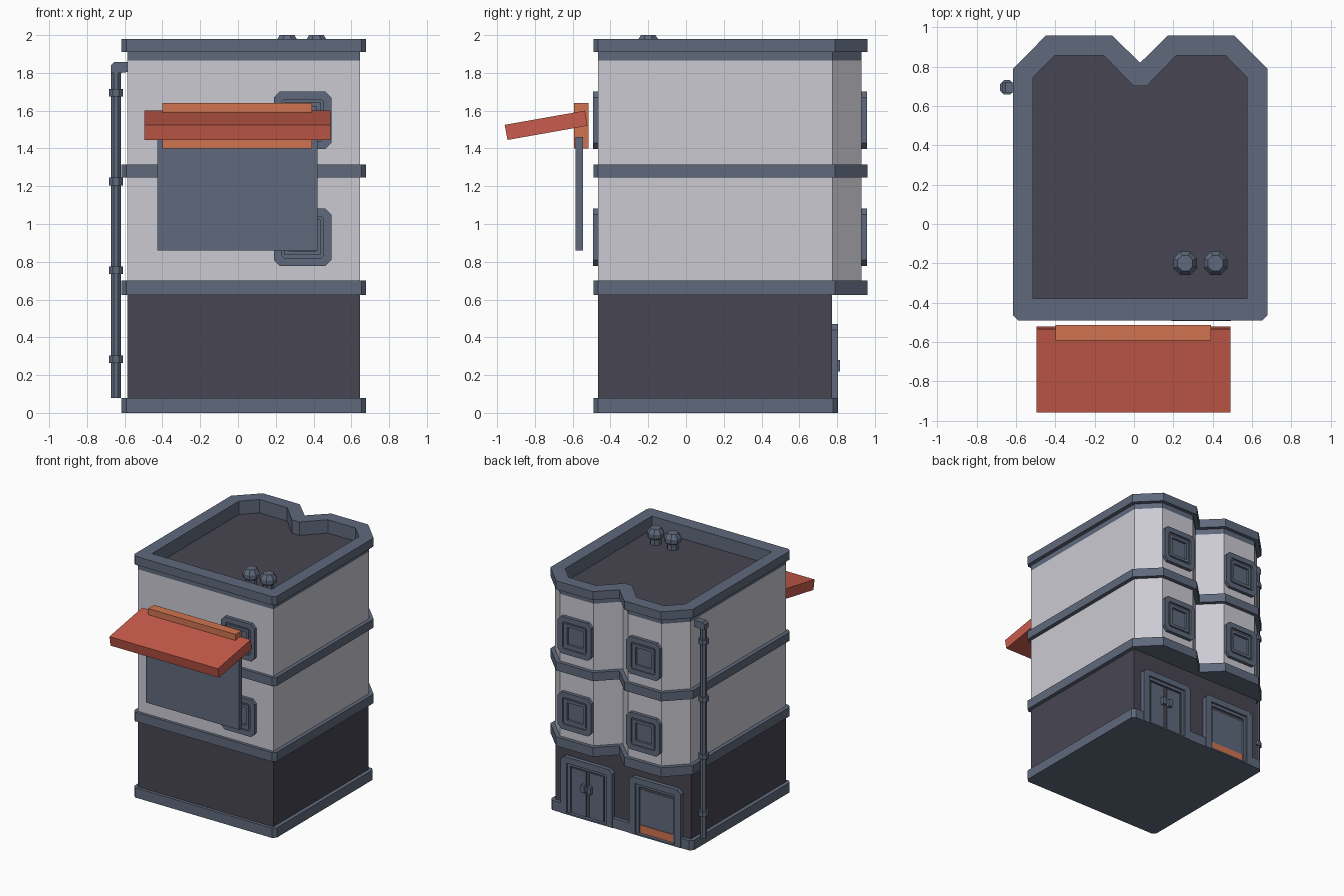
import bpy, bmesh, math

cube = bpy.data.objects.get("Cube")
if cube:
    bpy.data.objects.remove(cube, do_unlink=True)


def material(name, r, g, b):
    m = bpy.data.materials.new(name)
    m.use_nodes = True
    m.diffuse_color = (r, g, b, 1)
    m.node_tree.nodes["Principled BSDF"].inputs["Base Color"].default_value = (r, g, b, 1)
    return m


SLATE = material("slate_trim", 0.115, 0.143, 0.205)
DARK = material("dark_wall", 0.064, 0.061, 0.084)
PALE = material("pale_wall", 0.60, 0.59, 0.65)
RED = material("awning_red", 0.58, 0.107, 0.072)
ORANGE = material("accent_orange", 0.63, 0.175, 0.08)


def finish(name, bm, mat):
    bmesh.ops.recalc_face_normals(bm, faces=bm.faces)
    mesh = bpy.data.meshes.new(name)
    bm.to_mesh(mesh)
    bm.free()
    obj = bpy.data.objects.new(name, mesh)
    bpy.context.collection.objects.link(obj)
    mesh.materials.append(mat)
    return obj


def prism(name, pts, lo, hi, mat, axis="z"):
    """Extrude a 2D outline along an axis from lo to hi."""
    place = {"x": lambda a, b, d: (d, a, b),
             "y": lambda a, b, d: (a, d, b),
             "z": lambda a, b, d: (a, b, d)}[axis]
    bm = bmesh.new()
    low = [bm.verts.new(place(a, b, lo)) for a, b in pts]
    high = [bm.verts.new(place(a, b, hi)) for a, b in pts]
    bm.faces.new(low)
    bm.faces.new(high)
    for i in range(len(pts)):
        j = (i + 1) % len(pts)
        bm.faces.new((low[i], low[j], high[j], high[i]))
    return finish(name, bm, mat)


def rect(x0, x1, y0, y1, c=0.0, c_low=None):
    """Rectangle outline with chamfered corners (c_low for the low edge)."""
    b = c if c_low is None else c_low
    low = [(x0 + b, y0), (x1 - b, y0)] if not b else [
        (x0, y0 + b), (x0 + b, y0), (x1 - b, y0), (x1, y0 + b)]
    high = [(x1, y1), (x0, y1)] if not c else [
        (x1, y1 - c), (x1 - c, y1), (x0 + c, y1), (x0, y1 - c)]
    return low + high


def box(name, x, y, z, mat):
    return prism(name, rect(*x, *y), *z, mat)


def cut(obj, cutter):
    """Subtract a cutter and discard it."""
    mod = obj.modifiers.new("cut", "BOOLEAN")
    mod.operation, mod.solver, mod.object = "DIFFERENCE", "EXACT", cutter
    bpy.context.view_layer.objects.active = obj
    bpy.ops.object.modifier_apply(modifier=mod.name)
    bpy.data.objects.remove(cutter, do_unlink=True)


def lathe(name, profile, x, y, mat, sides=8):
    bm = bmesh.new()
    rings = []
    for r, z in profile:
        angles = [math.tau * (i + 0.5) / sides for i in range(sides)]
        rings.append([bm.verts.new((x + r * math.cos(a), y + r * math.sin(a), z)) for a in angles])
    for a, b in zip(rings, rings[1:]):
        for i in range(sides):
            j = (i + 1) % sides
            bm.faces.new((a[i], a[j], b[j], b[i]))
    bm.faces.new(rings[0])
    bm.faces.new(rings[-1])
    return finish(name, bm, mat)


# Floor outlines: two bays at the back with a notch between them
CX = 0.031


def mirrored(half):
    """Complete an outline from its +x half, listed front to back."""
    return [(CX + x, y) for x, y in half] + [(CX - x, y) for x, y in reversed(half) if x > 0]


wall_outline = mirrored([(0.615, -0.465), (0.615, 0.775), (0.462, 0.93), (0.157, 0.93), (0, 0.775)])
trim_outline = mirrored([(0.622, -0.49), (0.647, -0.465), (0.647, 0.79), (0.478, 0.96),
                         (0.143, 0.96), (0, 0.82)])
roof_outline = mirrored([(0.545, -0.38), (0.545, 0.745), (0.435, 0.857), (0.184, 0.857), (0.034, 0.703)])

# Storeys
prism("ground_floor_wall", rect(CX - 0.615, CX + 0.615, -0.465, 0.772), 0.04, 0.65, DARK)
prism("upper_wall", wall_outline, 0.68, 1.865, PALE)
prism("lower_band", trim_outline, 0.625, 0.70, SLATE)
prism("middle_band", trim_outline, 1.245, 1.315, SLATE)

# Parapet around a sunken roof
for name, outline, lo, hi in (("parapet_base", wall_outline, 1.865, 1.91),
                              ("parapet_cap", trim_outline, 1.91, 1.98)):
    ring = prism(name, outline, lo, hi, SLATE)
    cut(ring, prism("cutter", roof_outline, 1.8, 2.1, SLATE))
prism("roof_floor", roof_outline, 1.863, 1.87, DARK)

# Base course, interrupted by the doorways
DOORS = {"entrance": CX + 0.311, "shutter": CX - 0.311}
base = prism("base_course", rect(CX - 0.647, CX + 0.647, -0.49, 0.802, 0.025), 0, 0.08, SLATE)
for x in DOORS.values():
    cut(base, box("cutter", (x - 0.23, x + 0.23), (0.765, 0.9), (0.005, 0.2), SLATE))

# Door surrounds with a stepped opening
for name, x in DOORS.items():
    frame = prism(name + "_surround", rect(x - 0.235, x + 0.235, 0, 0.47, 0.03, 0), 0.75, 0.806, SLATE, "y")
    cut(frame, prism("cutter", rect(x - 0.18, x + 0.18, 0.012, 0.42), 0.79, 0.9, SLATE, "y"))
    cut(frame, prism("cutter", rect(x - 0.155, x + 0.155, 0.012, 0.395), 0.774, 0.9, SLATE, "y"))

# Entrance: dark backing, two leaves and handles
x = DOORS["entrance"]
box("entrance_backing", (x - 0.155, x + 0.155), (0.77, 0.777), (0.012, 0.395), DARK)
for side, s in (("left", 1), ("right", -1)):
    a, b = sorted((x + s * 0.015, x + s * 0.145))
    box(side + "_door_leaf", (a, b), (0.775, 0.786), (0.015, 0.385), SLATE)
    a, b = sorted((x + s * 0.012, x + s * 0.045))
    box(side + "_door_handle", (a, b), (0.78, 0.815), (0.22, 0.28), SLATE)

# Shutter with a coloured bottom strip and dark slot above
x = DOORS["shutter"]
box("shutter_slot", (x - 0.155, x + 0.155), (0.77, 0.778), (0.37, 0.395), DARK)
box("shutter_panel", (x - 0.15, x + 0.15), (0.77, 0.78), (0.012, 0.37), SLATE)
box("shutter_strip", (x - 0.15, x + 0.15), (0.775, 0.785), (0.015, 0.08), ORANGE)


# Windows: chamfered frame with two recessed steps
def window(name, x, z, wall, out):
    def layer(label, half, near, far, c):
        lo, hi = sorted((wall + out * near, wall + out * far))
        return prism(label, rect(x - half, x + half, z - half, z + half, c), lo, hi, SLATE, "y")
    frame = layer(name, 0.152, -0.02, 0.028, 0.032)
    cut(frame, layer("cutter", 0.11, 0.014, 0.1, 0.012))
    cut(frame, layer("cutter", 0.095, 0.022, 0.1, 0))
    rim = layer(name + "_rim", 0.095, 0.01, 0.022, 0)
    cut(rim, layer("cutter", 0.072, -0.01, 0.1, 0))
    cut(frame, layer("cutter", 0.072, 0.003, 0.1, 0))


for floor, z in (("lower", 0.93), ("upper", 1.55)):
    window(floor + "_front_window", CX + 0.311, z, -0.465, -1)
    window(floor + "_back_left_window", CX + 0.311, z, 0.93, 1)
    window(floor + "_back_right_window", CX - 0.311, z, 0.93, 1)

# Front awning, its mounting bar and the hanging panel
box("hanging_panel", (-0.425, 0.42), (-0.585, -0.545), (0.86, 1.46), SLATE)
box("awning_bar", (-0.40, 0.393), (-0.593, -0.515), (1.40, 1.64), ORANGE)
prism("awning", [(-0.96, 1.525), (-0.535, 1.60), (-0.522, 1.52), (-0.945, 1.445)],
      -0.495, 0.49, RED, "x")

# Drainpipe with collars and an elbow into the wall
pipe_x, pipe_y = -0.646, 0.695
lathe("drainpipe", [(0.028, 0.08), (0.028, 1.82)], pipe_x, pipe_y, SLATE)
for i in range(4):
    z = 0.265 + 0.47 * i
    lathe("pipe_collar", [(0.04, z), (0.04, z + 0.04)], pipe_x, pipe_y, SLATE)
prism("pipe_elbow", [(-0.672, 1.80), (-0.62, 1.80), (-0.58, 1.805), (-0.58, 1.857), (-0.655, 1.857), (-0.672, 1.84)],
      pipe_y - 0.026, pipe_y + 0.026, SLATE, "y")

# Roof vents
for x in (0.26, 0.415):
    lathe("roof_vent", [(0.045, 1.865), (0.045, 1.915), (0.065, 1.93), (0.065, 1.965), (0.042, 2.0)],
          x, -0.20, SLATE)
